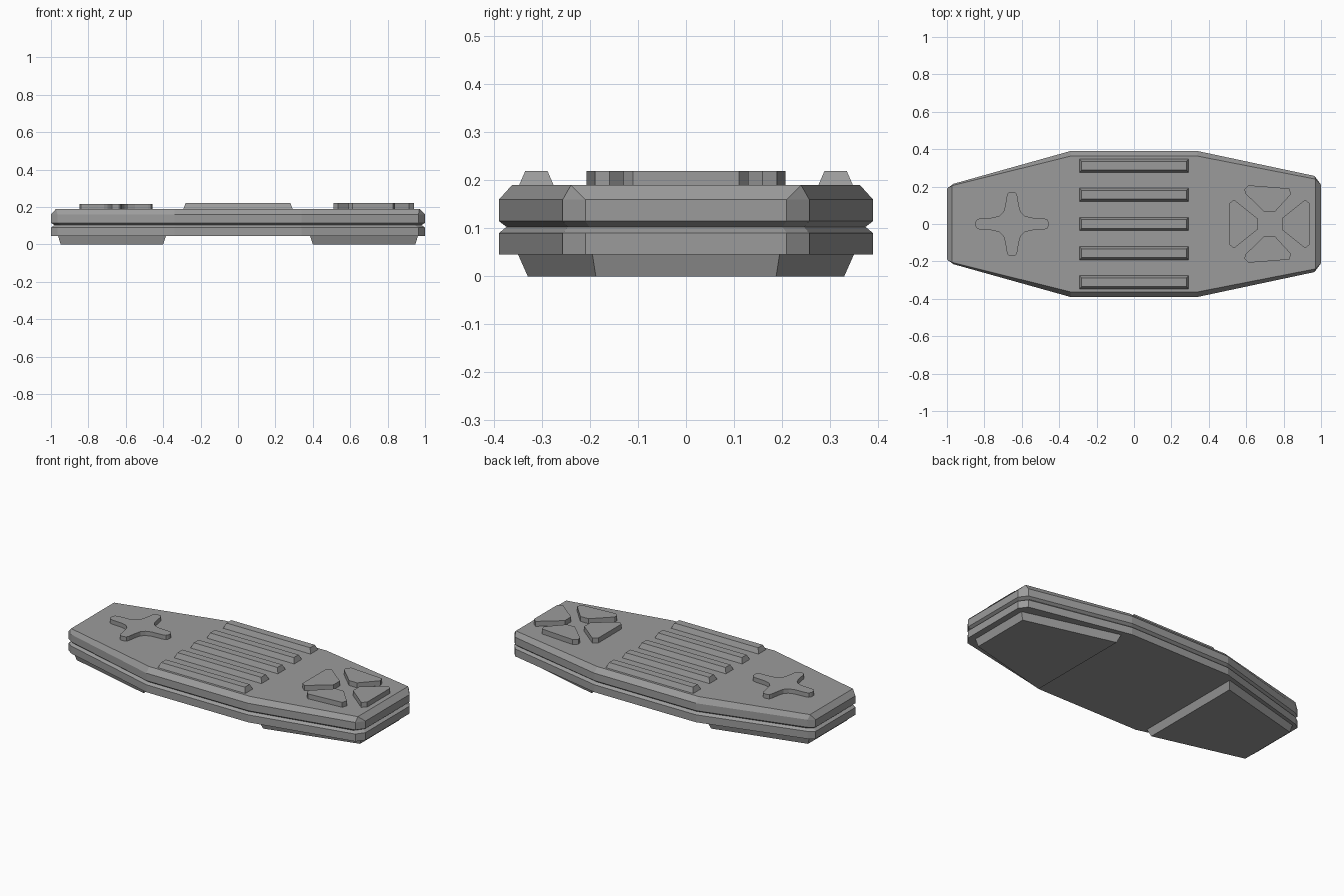
import bpy
import bmesh

cube = bpy.data.objects.get("Cube")
if cube:
    bpy.data.objects.remove(cube)

GREY = (0.33, 0.33, 0.33, 1)
mat = bpy.data.materials.new("mid grey")
mat.use_nodes = True
mat.diffuse_color = GREY
bsdf = mat.node_tree.nodes["Principled BSDF"]
bsdf.inputs["Base Color"].default_value = GREY
bsdf.inputs["Roughness"].default_value = 0.7


def loft(name, rings):
    """Stack outlines [(points, z), ...] into one closed solid."""
    bm = bmesh.new()
    loops = [[bm.verts.new((x, y, z)) for x, y in pts] for pts, z in rings]
    n = len(loops[0])
    for low, high in zip(loops, loops[1:]):
        for i in range(n):
            j = (i + 1) % n
            bm.faces.new((low[i], low[j], high[j], high[i]))
    bm.faces.new(loops[0][::-1])
    bm.faces.new(loops[-1])
    bmesh.ops.remove_doubles(bm, verts=bm.verts, dist=0.0001)
    bmesh.ops.recalc_face_normals(bm, faces=bm.faces)
    me = bpy.data.meshes.new(name)
    bm.to_mesh(me)
    bm.free()
    me.materials.append(mat)
    ob = bpy.data.objects.new(name, me)
    bpy.context.collection.objects.link(ob)
    return ob


def mirror_y(half):
    """Close a half outline (y > 0) across the x axis."""
    return half + [(x, -y) for x, y in reversed(half)]


def scale(pts, sx, sy):
    return [(x * sx, y * sy) for x, y in pts]


def move(pts, dx, dy=0):
    return [(x + dx, y + dy) for x, y in pts]


def box(hx, hy):
    return [(-hx, -hy), (hx, -hy), (hx, hy), (-hx, hy)]


# Body: two shells that meet in a V groove, with a bevelled top rim
side = mirror_y([(-1, 0.19), (-0.965, 0.215), (-0.34, 0.39),
                 (0.34, 0.39), (0.965, 0.257), (1, 0.21)])
rim = mirror_y([(-0.973, 0.205), (-0.973, 0.205), (-0.34, 0.363),
                (0.34, 0.363), (0.97, 0.24), (0.97, 0.24)])
groove = scale(side, 0.98, 0.96)
TOP = 0.19
loft("lower_shell", [(side, 0.045), (side, 0.09), (groove, 0.103)])
loft("upper_shell", [(groove, 0.103), (side, 0.115), (side, 0.16), (rim, TOP)])

# Tapered feet under both ends
foot_top = mirror_y([(0.385, 0.35), (0.962, 0.195)])
foot_base = mirror_y([(0.4, 0.33), (0.948, 0.188)])
for name, s in (("left_foot", 1), ("right_foot", -1)):
    loft(name, [(scale(foot_base, s, 1), 0), (scale(foot_top, s, 1), 0.045)])

# Five raised grip ribs
for i in range(5):
    y = (i - 2) * 0.156
    loft(f"grip_rib_{i + 1}", [(move(box(0.292, 0.036), 0, y), TOP),
                               (move(box(0.28, 0.023), 0, y), 0.22)])

# Cross-shaped direction pad with soft corners
quarter = [(0.195, 0.012), (0.187, 0.025), (0.17, 0.03), (0.1, 0.034),
           (0.065, 0.045), (0.046, 0.065), (0.036, 0.1), (0.028, 0.15),
           (0.022, 0.165), (0.01, 0.171)]
cross = mirror_y(quarter + [(-x, y) for x, y in reversed(quarter)])
cross = move(cross, -0.652)
loft("direction_pad", [(cross, TOP), (cross, 0.216)])

# Four wedge buttons around one centre
end_wedge = mirror_y([(0.215, 0.11), (0.19, 0.13), (0.065, 0.03)])
side_wedge = [(-0.135, 0.185), (-0.112, 0.207), (0.105, 0.19), (0.115, 0.16),
              (0.027, 0.064), (-0.027, 0.064), (-0.13, 0.163)]
for name, wedge, sx, sy in (("left_button", end_wedge, 1, 1),
                            ("right_button", end_wedge, -1, 1),
                            ("back_button", side_wedge, 1, 1),
                            ("front_button", side_wedge, 1, -1)):
    pts = move(scale(wedge, sx, sy), 0.725)
    loft(name, [(pts, TOP), (pts, 0.22)])
